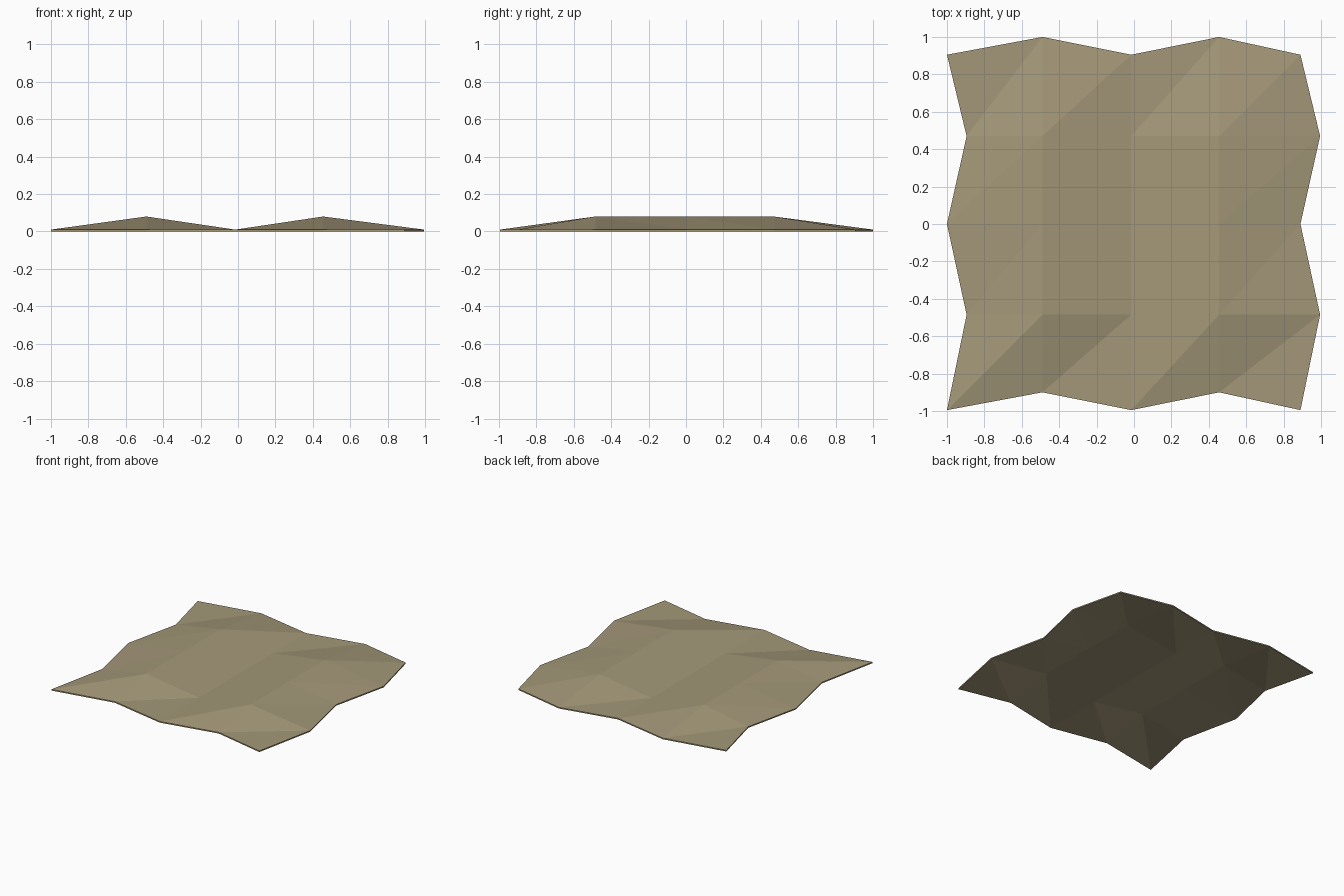
import bpy, bmesh

if "Cube" in bpy.data.objects:
    bpy.data.objects.remove(bpy.data.objects["Cube"])

# Single colour
mat = bpy.data.materials.new("khaki cloth")
mat.diffuse_color = (0.37, 0.312, 0.19, 1)
mat.use_nodes = True
mat.node_tree.nodes["Principled BSDF"].inputs["Base Color"].default_value = mat.diffuse_color

XS = [-1.0, -0.49, -0.015, 0.455, 0.89]
YS = [-0.995, -0.485, 0.0, 0.47, 0.905]
THICK = 0.01
IN = 0.1      # zigzag outline offset
RIDGE = 0.07  # height of the two folds


def point(i, j):
    """Grid point: odd border points zigzag, odd inner columns are raised."""
    x, y, z = XS[i], YS[j], 0.0
    if i in (0, 4) and j % 2:
        x += 0.105
    if j in (0, 4) and i % 2:
        y += 0.095
    if 0 < j < 4 and i in (1, 3):
        z = RIDGE
    return x, y, z


bm = bmesh.new()
layers = []
for dz in (0.0, THICK):
    layers.append([[bm.verts.new((x, y, z + dz)) for x, y, z in
                    (point(i, j) for j in range(5))] for i in range(5)])

# Upper and lower sheets, every cell split along the same diagonal
for k, g in enumerate(layers):
    for i in range(4):
        for j in range(4):
            a, b, c, d = g[i][j], g[i + 1][j], g[i + 1][j + 1], g[i][j + 1]
            for tri in ((a, b, c), (a, c, d)):
                bm.faces.new(tri if k else tri[::-1])

# Thin rim round the outline
loop = ([(i, 0) for i in range(4)] + [(4, j) for j in range(4)] +
        [(i, 4) for i in range(4, 0, -1)] + [(0, j) for j in range(4, 0, -1)])
lo, hi = layers
for (i, j), (m, n) in zip(loop, loop[1:] + loop[:1]):
    bm.faces.new((lo[i][j], lo[m][n], hi[m][n], hi[i][j]))

mesh = bpy.data.meshes.new("folded_sheet")
bm.to_mesh(mesh)
bm.free()
mesh.materials.append(mat)
obj = bpy.data.objects.new("folded_sheet", mesh)
bpy.context.collection.objects.link(obj)
